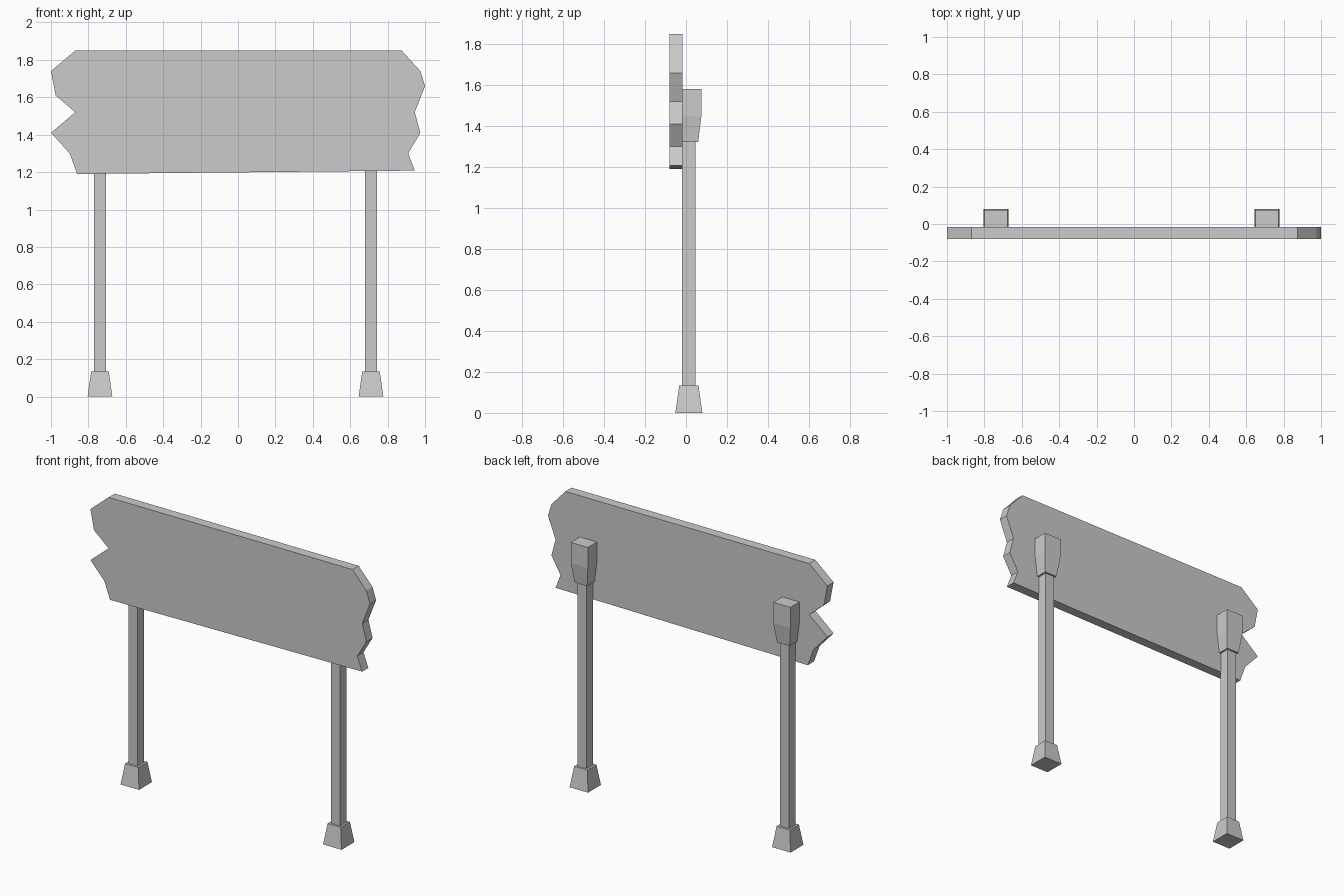
import bpy, bmesh

if "Cube" in bpy.data.objects:
    bpy.data.objects.remove(bpy.data.objects["Cube"])


def make_object(name, bm):
    bmesh.ops.recalc_face_normals(bm, faces=bm.faces)
    mesh = bpy.data.meshes.new(name)
    bm.to_mesh(mesh)
    bm.free()
    obj = bpy.data.objects.new(name, mesh)
    bpy.context.collection.objects.link(obj)
    return obj


def loft(name, sections):
    """Closed solid through rectangles given as (x0, x1, y0, y1, z)."""
    bm = bmesh.new()
    rings = []
    for x0, x1, y0, y1, z in sections:
        corners = ((x0, y0), (x1, y0), (x1, y1), (x0, y1))
        rings.append([bm.verts.new((x, y, z)) for x, y in corners])
    for a, b in zip(rings, rings[1:]):
        for i in range(4):
            j = (i + 1) % 4
            bm.faces.new((a[i], a[j], b[j], b[i]))
    bm.faces.new(rings[0])
    bm.faces.new(rings[-1])
    return make_object(name, bm)


# Sign board: jagged outline in x/z, extruded front to back
outline = [(-0.87, 1.85), (0.875, 1.85), (0.975, 1.74), (1.0, 1.66),
           (0.945, 1.52), (0.975, 1.41), (0.91, 1.30), (0.945, 1.208),
           (-0.86, 1.19), (-0.90, 1.30), (-1.0, 1.41), (-0.87, 1.52),
           (-0.975, 1.61), (-1.0, 1.74)]
bm = bmesh.new()
face = bm.faces.new([bm.verts.new((x, -0.08, z)) for x, z in outline])
ext = bmesh.ops.extrude_face_region(bm, geom=[face])
moved = [v for v in ext["geom"] if isinstance(v, bmesh.types.BMVert)]
bmesh.ops.translate(bm, verts=moved, vec=(0, 0.063, 0))
make_object("sign_board", bm)

# Two posts, each with a flared foot and a cap block behind the board
yc = 0.014
for side, x in (("left", -0.738), ("right", 0.711)):
    def square(half, z):
        return (x - half, x + half, yc - half, yc + half, z)

    def backed(half, z):
        return (x - half, x + half, -0.03, yc + half, z)

    loft(side + "_post", [square(0.033, 0.10), square(0.033, 1.36)])
    loft(side + "_foot", [square(0.066, 0.0), square(0.047, 0.133)])
    loft(side + "_post_cap", [backed(0.045, 1.322), backed(0.061, 1.45),
                              backed(0.061, 1.583)])
